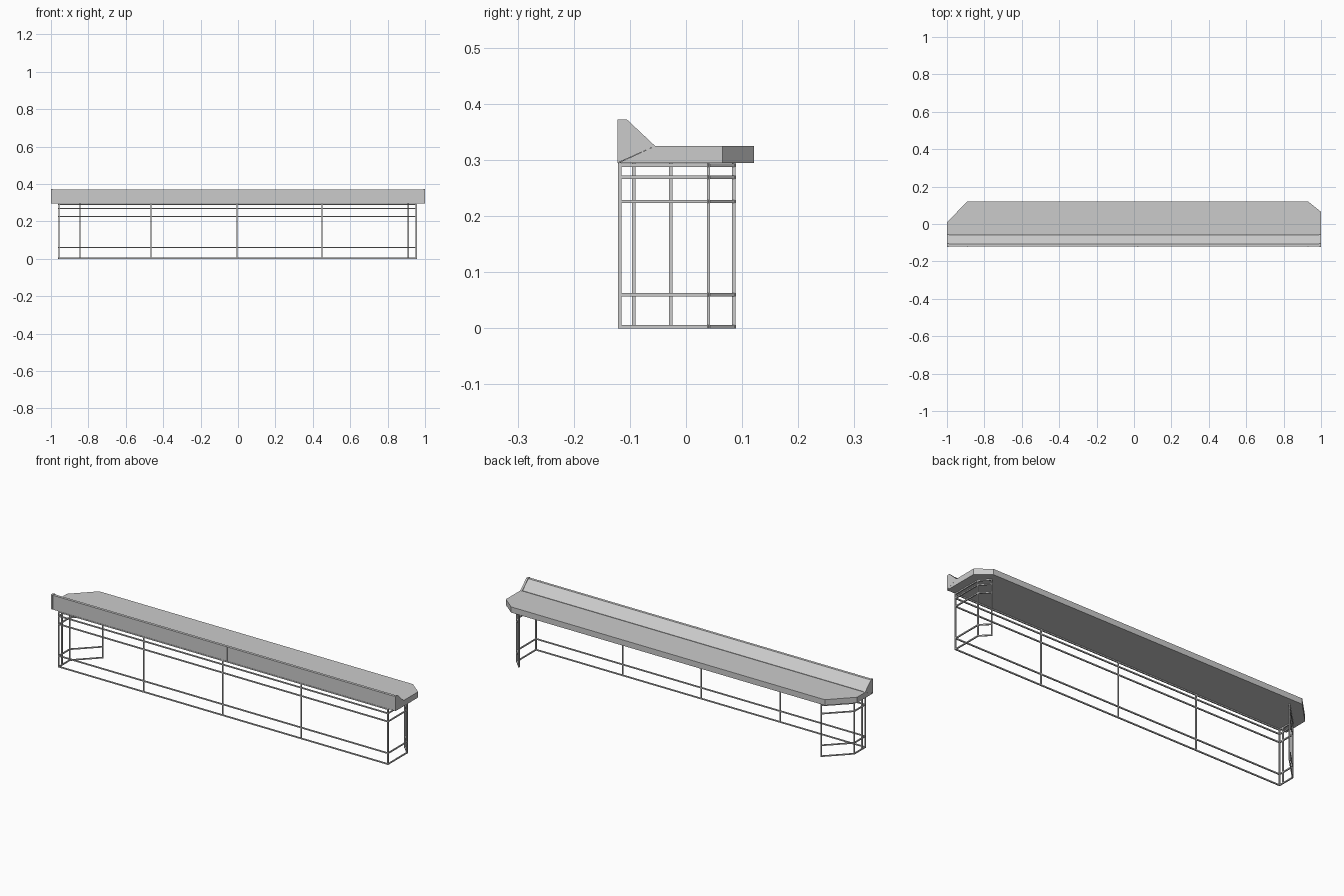
import bpy
import bmesh
from mathutils import Vector

cube = bpy.data.objects.get("Cube")
if cube:
    bpy.data.objects.remove(cube, do_unlink=True)


def finish(name, bm):
    bmesh.ops.recalc_face_normals(bm, faces=bm.faces)
    mesh = bpy.data.meshes.new(name)
    bm.to_mesh(mesh)
    bm.free()
    obj = bpy.data.objects.new(name, mesh)
    bpy.context.collection.objects.link(obj)
    return obj


def loft(name, lower, upper):
    """Solid between two matching outlines."""
    bm = bmesh.new()
    a = [bm.verts.new(p) for p in lower]
    b = [bm.verts.new(p) for p in upper]
    bm.faces.new(a)
    bm.faces.new(b)
    for i in range(len(a)):
        j = (i + 1) % len(a)
        bm.faces.new((a[i], a[j], b[j], b[i]))
    return finish(name, bm)


def prism_x(name, profile, x0, x1):
    return loft(name, [(x0, y, z) for y, z in profile],
                [(x1, y, z) for y, z in profile])


def add_beam(bm, start, end, size):
    """Square bar from start to end."""
    start, end = Vector(start), Vector(end)
    axis = end - start
    rot = axis.to_track_quat('Z', 'Y').to_matrix().to_4x4()
    made = bmesh.ops.create_cube(bm, size=1)["verts"]
    bmesh.ops.scale(bm, verts=made, vec=(size, size, axis.length + size))
    bmesh.ops.transform(bm, verts=made, matrix=rot)
    bmesh.ops.translate(bm, verts=made, vec=(start + end) / 2)


# Worktop with clipped back corners and a sloping front underside
BOTTOM, TOP = 0.295, 0.325
back_edge = [(1, 0.065), (0.93, 0.121), (-0.89, 0.121), (-1, 0.01)]


def outline(front, z):
    return [(x, y, z) for x, y in [(-1, front), (1, front)] + back_edge]


loft("worktop", outline(-0.12, BOTTOM), outline(-0.055, TOP))

# Raised front rail with a sloping inner face and end caps
rail = [(-0.121, BOTTOM), (-0.121, 0.37), (-0.107, 0.37), (-0.06, TOP), (-0.06, 0.322)]
cap = [(-0.122, BOTTOM), (-0.122, 0.372), (-0.105, 0.372), (-0.055, TOP)]
prism_x("front_rail", rail, -0.99, 0.99)
for side, x in (("right", -0.995), ("left", 0.995)):
    prism_x(side + "_rail_cap", cap, x - 0.005, x + 0.005)

# Narrow strips covering the joints on the front rail
for i, x in enumerate((-0.89, 0.02, 0.93)):
    strip = [(-0.1225, BOTTOM), (-0.1225, 0.371), (-0.12, 0.371), (-0.12, BOTTOM)]
    prism_x(f"front_joint_{i + 1}", strip, x - 0.003, x + 0.003)

# Thin frame beneath the worktop, open at the back
BAR = 0.006
path = [(-0.845, 0.085), (-0.957, -0.027), (-0.957, -0.118),
        (0.953, -0.118), (0.953, 0.04), (0.91, 0.085)]
bm = bmesh.new()
for z in (0.003, 0.06, 0.226, 0.269, 0.291):
    for (xa, ya), (xb, yb) in zip(path, path[1:]):
        add_beam(bm, (xa, ya, z), (xb, yb, z), BAR)
finish("frame_rails", bm)

bm = bmesh.new()
extra = [(-0.957, -0.093)] + [(x, -0.118) for x in (-0.465, -0.006, 0.45)]
for x, y in path + extra:
    add_beam(bm, (x, y, 0.003), (x, y, 0.292), BAR)
finish("frame_posts", bm)
